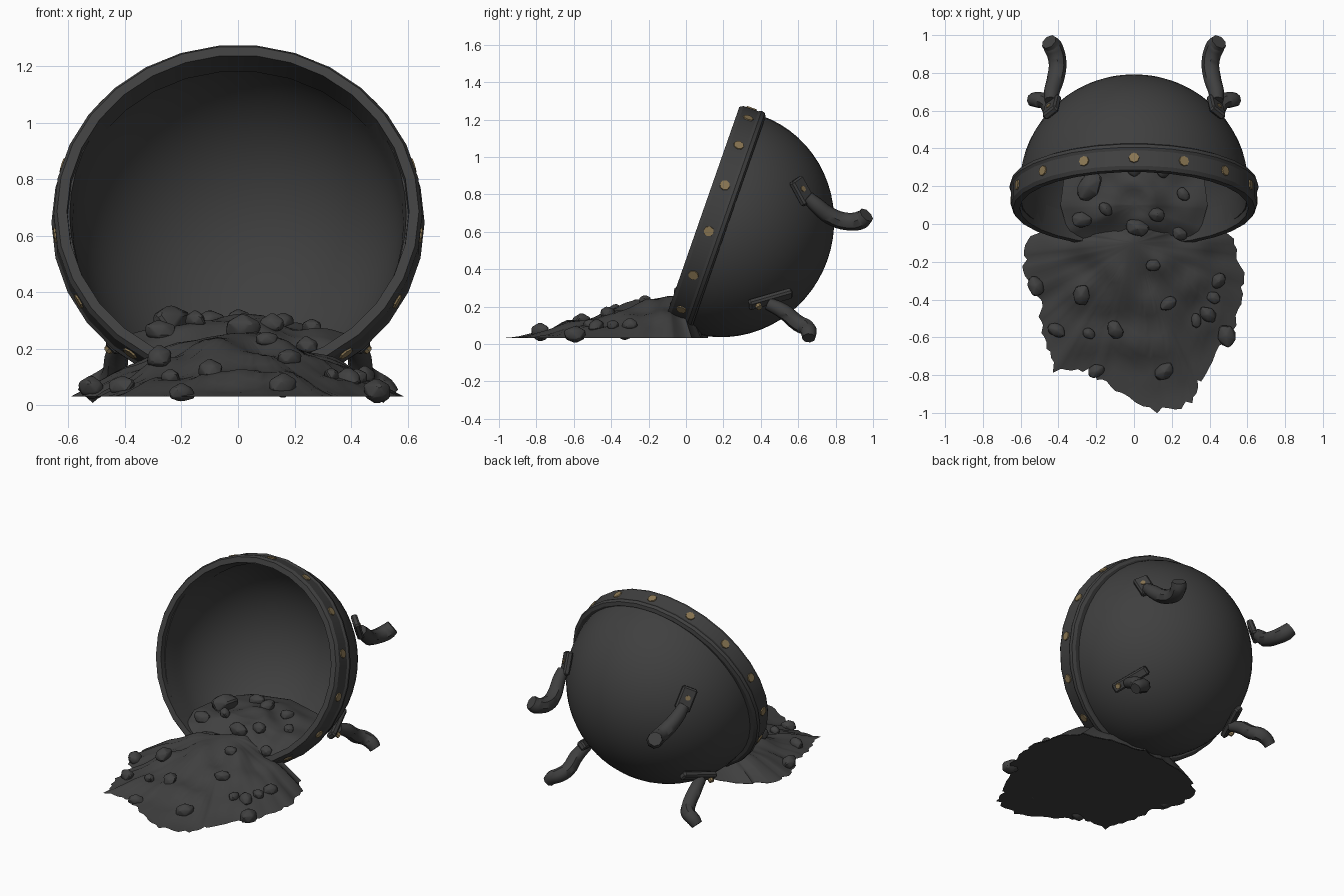
import bpy, bmesh, math, random
from mathutils import Vector, Matrix, noise
from mathutils.bvhtree import BVHTree

random.seed(4)
if "Cube" in bpy.data.objects:
    bpy.data.objects.remove(bpy.data.objects["Cube"], do_unlink=True)


def material(name, color):
    m = bpy.data.materials.new(name)
    m.use_nodes = True
    m.diffuse_color = color
    bsdf = m.node_tree.nodes["Principled BSDF"]
    bsdf.inputs["Base Color"].default_value = color
    bsdf.inputs["Roughness"].default_value = 0.8
    return m


IRON = material("dark iron", (0.05, 0.05, 0.05, 1))
BRASS = material("dull brass", (0.25, 0.18, 0.085, 1))
COAL = material("coal", (0.052, 0.052, 0.052, 1))


def add(name, mesh, mat, matrix=None, angle=35):
    ob = bpy.data.objects.new(name, mesh)
    bpy.context.collection.objects.link(ob)
    mesh.materials.clear()
    mesh.materials.append(mat)
    if matrix:
        mesh.transform(matrix)
    bpy.ops.object.select_all(action="DESELECT")
    ob.select_set(True)
    bpy.context.view_layer.objects.active = ob
    bpy.ops.object.shade_smooth_by_angle(angle=math.radians(angle))


def finish(name, bm, mat, matrix=None, angle=35):
    mesh = bpy.data.meshes.new(name)
    bm.to_mesh(mesh)
    bm.free()
    add(name, mesh, mat, matrix, angle)


def frame(origin, z_axis, y_hint):
    z = Vector(z_axis).normalized()
    x = Vector(y_hint).cross(z).normalized()
    m = Matrix((x, z.cross(x), z)).transposed().to_4x4()
    m.translation = origin
    return m


def lathe(name, profile, sides, mat, matrix, closed=False, angle=35):
    bm = bmesh.new()
    vs = [bm.verts.new((r, 0, z)) for r, z in profile]
    if closed:
        vs.append(vs[0])
    edges = [bm.edges.new(p) for p in zip(vs, vs[1:])]
    bmesh.ops.spin(bm, geom=list(bm.verts) + edges, axis=(0, 0, 1), cent=(0, 0, 0),
                   angle=math.tau, steps=sides, use_duplicate=False)
    bmesh.ops.remove_doubles(bm, verts=bm.verts, dist=0.0005)
    bmesh.ops.recalc_face_normals(bm, faces=bm.faces)
    finish(name, bm, mat, matrix, angle)


# Tilted pot frame: local z runs from the mouth to the base
CENTRE = Vector((0, 0.2, 0.645))
POT = frame(CENTRE, (0, 0.944, -0.33), (0, 0.33, 0.944))


def bowl_arc(r, depth, n=16):
    return [(r * math.cos(i / n * math.pi / 2), depth * math.sin(i / n * math.pi / 2))
            for i in range(n + 1)]


outer = bowl_arc(0.605, 0.59)
inner = bowl_arc(0.585, 0.56)
lathe("pot_bowl", outer[::-1] + [(0.605, -0.09), (0.595, -0.09)] + inner, 48, IRON,
      POT @ Matrix.Diagonal((1, 1.01, 1, 1)))

# Heavy faceted band around the mouth
SQUASH = Matrix.Diagonal((1, 0.968, 1, 1))
band = [(0.605, -0.125), (0.64, -0.125), (0.652, -0.105), (0.652, -0.02),
        (0.66, -0.005), (0.655, 0.015), (0.635, 0.025), (0.595, 0.02)]
lathe("rim_band", band, 30, IRON, POT @ SQUASH, closed=True, angle=25)


def rivet(name, matrix, radius, depth=0.014):
    bm = bmesh.new()
    bmesh.ops.create_cone(bm, cap_ends=True, segments=8, radius1=radius,
                          radius2=radius * 0.9, depth=depth)
    finish(name, bm, BRASS, matrix)


# Rivets sit flat on every second facet of the band
for i in range(15):
    a = i * math.tau / 15
    out = Vector((math.sin(a), math.cos(a), 0))
    pos = SQUASH @ (out * 0.648) + Vector((0, 0, -0.06))
    rivet("rim_rivet", POT @ frame(pos, out, (0, 0, 1)), 0.03)


# Four bent legs, each with a riveted strap on the bowl
def leg(name, points, strap_ends, rivet_at, strap_width):
    for side, label in ((1, "left"), (-1, "right")):
        def flip(p):
            return Vector((p[0] * side, p[1], p[2]))
        curve = bpy.data.curves.new(name, "CURVE")
        curve.dimensions = "3D"
        curve.bevel_depth = 1
        curve.bevel_resolution = 2
        curve.resolution_u = 4
        curve.use_fill_caps = True
        sp = curve.splines.new("BEZIER")
        sp.bezier_points.add(len(points) - 1)
        for bp, p in zip(sp.bezier_points, points):
            bp.co = flip(p)
            bp.radius = p[3]
            bp.handle_left_type = bp.handle_right_type = "AUTO"
        tmp = bpy.data.objects.new("leg_path", curve)
        bpy.context.collection.objects.link(tmp)
        deps = bpy.context.evaluated_depsgraph_get()
        mesh = bpy.data.meshes.new_from_object(tmp.evaluated_get(deps))
        bpy.data.objects.remove(tmp, do_unlink=True)
        add(f"{name}_{label}", mesh, IRON, angle=45)

        start, end = map(flip, strap_ends)
        mid = (start + end) / 2
        bm = bmesh.new()
        bmesh.ops.create_cube(bm, size=1)
        bmesh.ops.scale(bm, verts=bm.verts, vec=(strap_width, (end - start).length, 0.04))
        bmesh.ops.bevel(bm, geom=bm.edges[:], offset=0.01, segments=1, affect="EDGES")
        finish(f"{name}_strap_{label}", bm, IRON, frame(mid, mid - CENTRE, end - start))
        pos = flip(rivet_at)
        rivet(f"{name}_rivet_{label}", frame(pos, mid - CENTRE, end - start), 0.018, 0.02)


leg("upper_leg",
    [(0.44, 0.65, 0.785, 0.035), (0.435, 0.7, 0.74, 0.042), (0.415, 0.77, 0.685, 0.046),
     (0.405, 0.86, 0.655, 0.047), (0.43, 0.94, 0.665, 0.05), (0.45, 0.965, 0.69, 0.044)],
    [(0.425, 0.57, 0.87), (0.445, 0.67, 0.765)], (0.448, 0.622, 0.828), 0.095)
leg("lower_leg",
    [(0.415, 0.44, 0.215, 0.035), (0.43, 0.52, 0.175, 0.042), (0.44, 0.6, 0.11, 0.044),
     (0.47, 0.648, 0.085, 0.044), (0.515, 0.657, 0.06, 0.042), (0.54, 0.657, 0.032, 0.036)],
    [(0.45, 0.34, 0.2), (0.36, 0.56, 0.28)], (0.455, 0.39, 0.2), 0.06)

# Spilled heap: fans of rings from a crest to an outline
GROUND = 0.03
RINGS = 16


def crest(y):
    return GROUND + 0.27 * max(0.0, min(1.0, (y + 1) / 1.1)) ** 0.9


def trace(outline, jitter):
    points = []
    for p, q in zip(outline, outline[1:] + outline[:1]):
        for k in range(6):
            v = Vector(p).lerp(Vector(q), k / 6)
            wobble = random.uniform(-jitter, jitter)
            points.append(v + Vector((v.x, v.y, 0)).normalized() * wobble)
    return points


def heap(name, edge, hub_y):
    hub = Vector((0, hub_y, crest(hub_y)))
    bm = bmesh.new()
    top = bm.verts.new(hub)
    rings = []
    for i in range(1, RINGS + 1):
        t = i / RINGS
        ring = []
        for e in edge:
            p = hub.lerp(e, t)
            sideways = abs((e - hub).xy.normalized().x)
            high = crest(p.y)
            lump = 0.04 * noise.noise(Vector((p.x, p.y, 0)) * 7) * (1 - t ** 4)
            p.z = high + (e.z - high) * t ** (3 - 1.2 * sideways) + lump * min(1, t * 4)
            p.z = max(GROUND + 0.002, p.z)
            ring.append(bm.verts.new(p))
        rings.append(ring)
    for j in range(len(edge)):
        k = (j + 1) % len(edge)
        bm.faces.new((top, rings[0][j], rings[0][k]))
        for a, b in zip(rings, rings[1:]):
            bm.faces.new((a[j], b[j], b[k], a[k]))
    bm.normal_update()
    if sum(f.normal.z for f in bm.faces) < 0:
        bmesh.ops.reverse_faces(bm, faces=bm.faces)
    tree = BVHTree.FromBMesh(bm)
    finish(name, bm, COAL, angle=50)
    return tree


SPILL = [(0.54, -0.08), (0.57, -0.25), (0.58, -0.43), (0.48, -0.62), (0.35, -0.82),
         (0.31, -0.95), (0.12, -0.985), (-0.1, -0.88), (-0.24, -0.78), (-0.42, -0.77),
         (-0.48, -0.6), (-0.5, -0.42), (-0.6, -0.25), (-0.55, -0.08), (-0.42, 0.03),
         (-0.15, 0.1), (0.15, 0.1), (0.42, 0.03)]
spill_edge = trace([(x, y, GROUND) for x, y in SPILL], 0.02)
INSIDE = [(-0.28, -0.16, 0.12), (-0.35, -0.04, 0.22), (-0.39, 0.1, 0.25), (-0.36, 0.33, 0.25),
          (-0.24, 0.48, 0.25), (0, 0.55, 0.25), (0.24, 0.48, 0.25), (0.36, 0.33, 0.25),
          (0.39, 0.1, 0.25), (0.35, -0.04, 0.22), (0.28, -0.16, 0.12)]
trees = [heap("coal_spill", spill_edge, -0.1),
         heap("coal_in_pot", trace(INSIDE, 0), 0.1)]

# Flat underside of the spill
bm = bmesh.new()
face = bm.faces.new([bm.verts.new(v) for v in spill_edge])
face.normal_update()
if face.normal.z > 0:
    face.normal_flip()
bmesh.ops.triangulate(bm, faces=[face])
finish("spill_underside", bm, COAL)

# Loose lumps of coal: x, y, radius
LUMPS = [(-0.24, 0.2, 0.08), (-0.15, 0.08, 0.042), (-0.28, 0.02, 0.055), (0.02, -0.02, 0.063),
         (0.12, 0.05, 0.048), (0.24, -0.05, 0.045), (0.1, -0.22, 0.04), (-0.52, -0.33, 0.058),
         (-0.28, -0.38, 0.058), (0.18, -0.42, 0.045), (0.45, -0.3, 0.045), (0.42, -0.39, 0.04),
         (0.39, -0.48, 0.048), (0.33, -0.51, 0.038), (0.49, -0.59, 0.06), (-0.41, -0.56, 0.05),
         (-0.24, -0.58, 0.038), (-0.1, -0.56, 0.05), (-0.2, -0.78, 0.046), (0.16, -0.78, 0.053),
         (0, 0.3, 0.055), (0.16, 0.28, 0.045), (-0.1, 0.34, 0.05), (0.26, 0.16, 0.04)]
for x, y, r in LUMPS:
    bm = bmesh.new()
    bmesh.ops.create_icosphere(bm, subdivisions=1, radius=r)
    for v in bm.verts:
        v.co *= random.uniform(0.85, 1.15)
    bmesh.ops.scale(bm, verts=bm.verts, vec=(0.85, 1.15, 0.8))
    bmesh.ops.bevel(bm, geom=bm.edges[:], offset=r * 0.1, segments=1, affect="EDGES")
    hits = [tree.ray_cast(Vector((x, y, 2)), Vector((0, 0, -1)))[0] for tree in trees]
    z = max([h.z for h in hits if h] + [GROUND])
    spin = Matrix.Rotation(random.uniform(0, math.tau), 4, "Z")
    finish("coal_lump", bm, COAL, Matrix.Translation((x, y, z + r * 0.2)) @ spin, angle=30)
